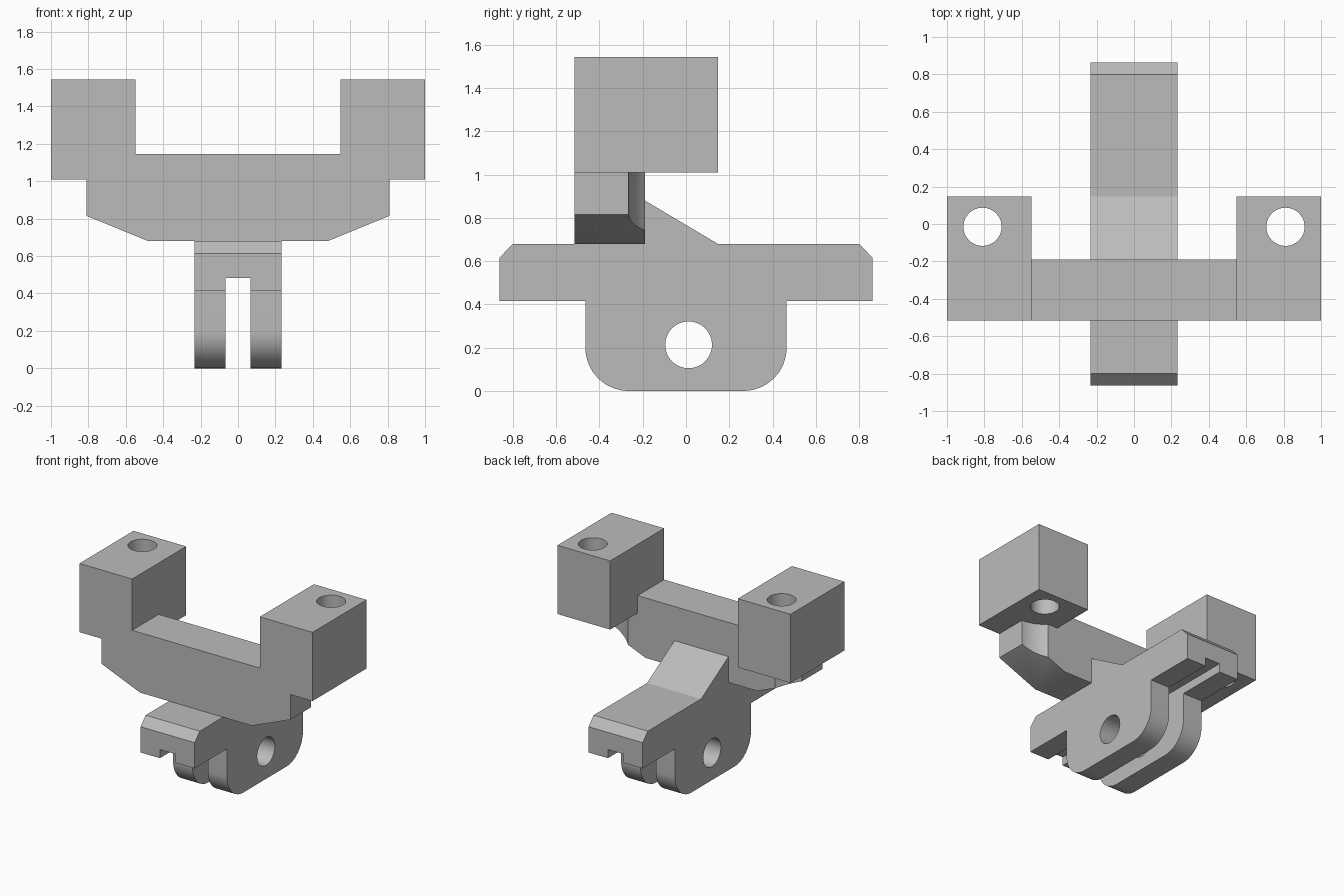
import bpy, bmesh, math
from mathutils import Matrix, Vector

cube = bpy.data.objects.get("Cube")
if cube:
    bpy.data.objects.remove(cube, do_unlink=True)

grey = bpy.data.materials.new("light_grey")
grey.use_nodes = True
grey.diffuse_color = (0.5, 0.5, 0.5, 1)
grey.node_tree.nodes["Principled BSDF"].inputs["Base Color"].default_value = (0.5, 0.5, 0.5, 1)


def finish(name, bm):
    bmesh.ops.recalc_face_normals(bm, faces=bm.faces)
    mesh = bpy.data.meshes.new(name)
    bm.to_mesh(mesh)
    bm.free()
    mesh.materials.append(grey)
    obj = bpy.data.objects.new(name, mesh)
    bpy.context.collection.objects.link(obj)
    return obj


def extrude(name, points, axis, start, end):
    """Extrude an (x, z) profile along y, or a (y, z) profile along x."""
    bm = bmesh.new()
    place = (lambda a, b: (a, start, b)) if axis == "y" else (lambda a, b: (start, a, b))
    face = bm.faces.new([bm.verts.new(place(*p)) for p in points])
    moved = bmesh.ops.extrude_face_region(bm, geom=[face])["geom"]
    step = end - start
    offset = Vector((0, step, 0) if axis == "y" else (step, 0, 0))
    bmesh.ops.translate(bm, vec=offset, verts=[v for v in moved if isinstance(v, bmesh.types.BMVert)])
    return finish(name, bm)


def box(name, x, y, z):
    return extrude(name, [(x[0], z[0]), (x[1], z[0]), (x[1], z[1]), (x[0], z[1])], "y", *y)


def cylinder(name, centre, radius, depth, axis="Z"):
    bm = bmesh.new()
    turn = Matrix.Rotation(math.pi / 2, 4, "Y") if axis == "X" else Matrix()
    bmesh.ops.create_cone(bm, cap_ends=True, segments=64, radius1=radius, radius2=radius,
                          depth=depth, matrix=Matrix.Translation(centre) @ turn)
    return finish(name, bm)


def cut(obj, cutters):
    for c in cutters:
        c.hide_render = True
        mod = obj.modifiers.new("cut", "BOOLEAN")
        mod.operation, mod.solver, mod.object = "DIFFERENCE", "EXACT", c
    graph = bpy.context.evaluated_depsgraph_get()
    mesh = bpy.data.meshes.new_from_object(obj.evaluated_get(graph))
    obj.modifiers.clear()
    obj.data = mesh
    mesh.materials.clear()
    mesh.materials.append(grey)
    for c in cutters:
        bpy.data.objects.remove(c, do_unlink=True)


def smooth(obj):
    bpy.ops.object.select_all(action="DESELECT")
    obj.select_set(True)
    bpy.context.view_layer.objects.active = obj
    bpy.ops.object.shade_smooth_by_angle(angle=math.radians(25))


FRONT, BAR_BACK, SCREW_X, SCREW_Y = -0.515, -0.19, 0.81, -0.015

# Crossbar with tapered underside, relieved around the screw holes
half = [(0.48, 0.68), (SCREW_X, 0.815), (SCREW_X, 1.01), (0.55, 1.01), (0.55, 1.145)]
bar = extrude("crossbar", half + [(-x, z) for x, z in reversed(half)], "y", FRONT, BAR_BACK)
cut(bar, [cylinder("relief", (s * SCREW_X, SCREW_Y, 0.8), 0.25, 0.6) for s in (-1, 1)])
smooth(bar)

# Drilled end blocks
for side, s in (("left", 1), ("right", -1)):
    block = box(side + "_block", sorted((s * 0.548, s * 1.0)), (FRONT, 0.147), (1.01, 1.543))
    cut(block, [cylinder("screw_hole", (s * SCREW_X, SCREW_Y, 1.3), 0.102, 1)])
    smooth(block)

# Stem: chamfered rail, rear gusset and rounded lugs
R, LUG = 0.2, 0.465
arc = [i * math.pi / 32 for i in range(17)]
lug = [(LUG - R + R * math.cos(a), R - R * math.sin(a)) for a in arc]
rail = [(-0.8, 0.68), (-0.3, 0.68), (-0.3, 0.88), (BAR_BACK, 0.88), (0.147, 0.68), (0.8, 0.68),
        (0.863, 0.615), (0.863, 0.415), (LUG, 0.415)]
outline = rail + lug + [(-y, z) for y, z in reversed(lug)]
outline += [(-LUG, 0.415), (-0.863, 0.415), (-0.863, 0.615)]
stem = extrude("stem", outline, "x", -0.232, 0.232)
cut(stem, [box("slot", (-0.066, 0.066), (-1, 1), (-0.2, 0.482)),
           cylinder("pin_hole", (0, 0.012, 0.213), 0.108, 1, "X")])
smooth(stem)
